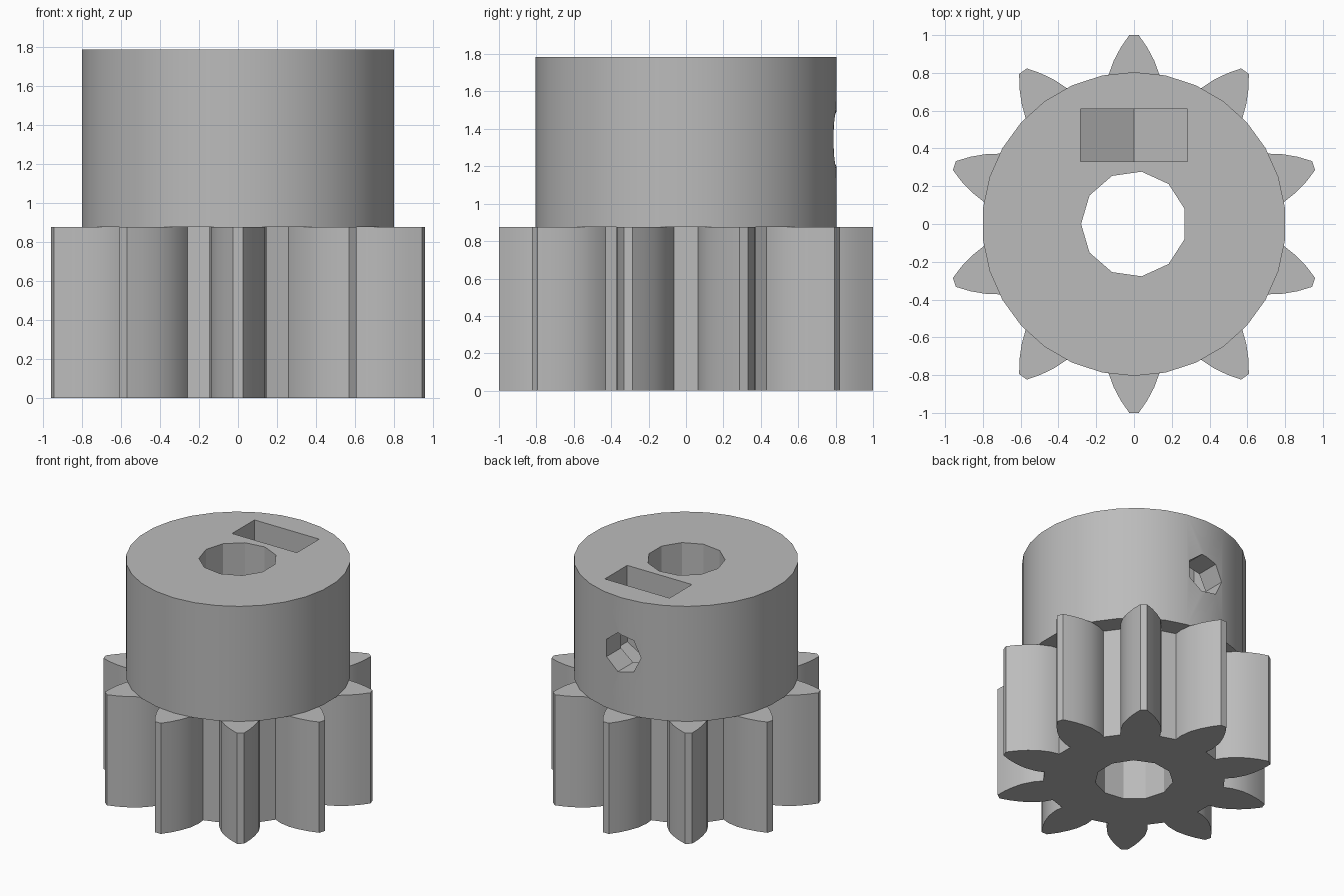
import bpy, bmesh
from math import sin, cos, pi, radians

old = bpy.data.objects.get("Cube")
if old:
    bpy.data.objects.remove(old, do_unlink=True)

grey = bpy.data.materials.new("plain grey")
grey.use_nodes = True
colour = (0.5, 0.5, 0.5, 1)
grey.diffuse_color = colour
grey.node_tree.nodes["Principled BSDF"].inputs["Base Color"].default_value = colour

GEAR_TOP, HUB_TOP, SCREW_Z = 0.875, 1.785, 1.345


def ring(sides, radius, start, cx=0, cy=0):
    """Regular polygon with its first corner at the start angle."""
    return [(cx + radius * cos(radians(start) + 2 * pi * i / sides),
             cy + radius * sin(radians(start) + 2 * pi * i / sides)) for i in range(sides)]


def prism(name, outline, low, high, along="z"):
    """Extrude a closed outline along z, or an x-z outline along y."""
    place = (lambda u, v, t: (u, v, t)) if along == "z" else (lambda u, v, t: (u, t, v))
    bm = bmesh.new()
    face = bm.faces.new([bm.verts.new(place(u, v, low)) for u, v in outline])
    side = bmesh.ops.extrude_face_region(bm, geom=[face])["geom"]
    moved = [g for g in side if isinstance(g, bmesh.types.BMVert)]
    bmesh.ops.translate(bm, verts=moved, vec=place(0, 0, high - low))
    bmesh.ops.recalc_face_normals(bm, faces=bm.faces)
    mesh = bpy.data.meshes.new(name)
    bm.to_mesh(mesh)
    bm.free()
    mesh.materials.append(grey)
    obj = bpy.data.objects.new(name, mesh)
    bpy.context.collection.objects.link(obj)
    return obj


def finish(obj, cutters):
    """Cut the openings, then smooth the gentle curves only."""
    bpy.ops.object.select_all(action="DESELECT")
    bpy.context.view_layer.objects.active = obj
    obj.select_set(True)
    for cutter in cutters:
        cutter.hide_render = True
        mod = obj.modifiers.new("cut", "BOOLEAN")
        mod.operation, mod.solver, mod.object = "DIFFERENCE", "EXACT", cutter
        bpy.ops.object.modifier_apply(modifier=mod.name)
    bpy.ops.object.shade_smooth_by_angle(angle=radians(22))


# Gear outline: one flank as (half width, distance from axis), mirrored and repeated
flank = [(0.14, 0.635), (0.147, 0.70), (0.135, 0.79), (0.107, 0.865), (0.07, 0.935), (0.025, 1.0)]
tooth = flank + [(-w, r) for w, r in reversed(flank)]
outline = []
for k in range(10):
    a = 2 * pi * k / 10
    outline += [(w * cos(a) + r * sin(a), r * cos(a) - w * sin(a)) for w, r in reversed(tooth)]
gear = prism("gear_teeth", outline, 0, GEAR_TOP)

# Collar above the teeth
hub = prism("hub", ring(30, 0.804, 90), GEAR_TOP, HUB_TOP)

# Openings: shaft bore, screw hole, nut slot and its six-sided seat
bore = prism("bore_cutter", ring(11, 0.28, 180), -0.5, 2.5)
screw = prism("screw_cutter", ring(7, 0.158, 180, 0, SCREW_Z), 0, 1, "y")
slot = prism("nut_slot_cutter", [(-0.283, SCREW_Z), (0.283, SCREW_Z), (0.283, 2), (-0.283, 2)],
             0.33, 0.61, "y")
seat = prism("nut_seat_cutter", ring(6, 0.326, 90, 0, SCREW_Z), 0.33, 0.61, "y")

finish(gear, [bore])
finish(hub, [bore, slot, seat, screw])
for cutter in (bore, screw, slot, seat):
    bpy.data.objects.remove(cutter, do_unlink=True)
